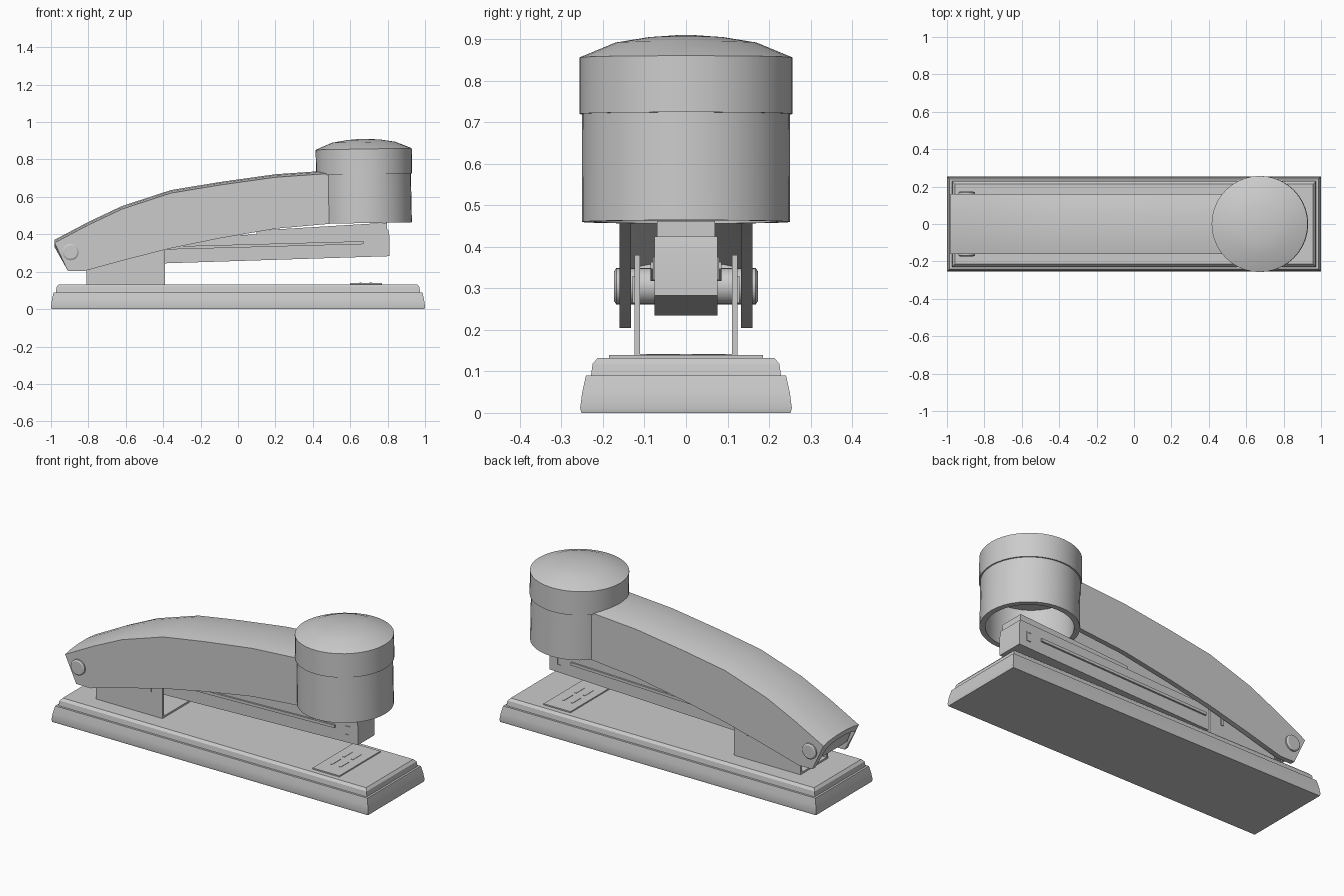
import bpy, bmesh, math
from mathutils import Vector, Matrix

if "Cube" in bpy.data.objects:
    bpy.data.objects.remove(bpy.data.objects["Cube"])


def loft(name, rings, smooth=30):
    """Skin a list of equal-length closed rings and cap both ends."""
    bm = bmesh.new()
    rows = [[bm.verts.new(p) for p in ring] for ring in rings]
    n = len(rows[0])
    for a, b in zip(rows, rows[1:]):
        for i in range(n):
            j = (i + 1) % n
            bm.faces.new((a[i], a[j], b[j], b[i]))
    bm.faces.new(rows[0][::-1])
    bm.faces.new(rows[-1])
    bmesh.ops.recalc_face_normals(bm, faces=bm.faces)
    me = bpy.data.meshes.new(name)
    bm.to_mesh(me)
    bm.free()
    me.shade_smooth()
    me.set_sharp_from_angle(angle=math.radians(smooth))
    ob = bpy.data.objects.new(name, me)
    bpy.context.collection.objects.link(ob)
    return ob


def prism(name, pts, y0, y1):
    """Extrude an x-z outline along y."""
    return loft(name, [[(x, y, z) for x, z in pts] for y in (y0, y1)])


def box(name, x0, x1, y0, y1, z0, z1):
    return prism(name, [(x0, z0), (x1, z0), (x1, z1), (x0, z1)], y0, y1)


# Base: stepped rectangular block with slightly rounded flanks
base_steps = [(.003, 0), (0, .012), (.005, .05), (.014, .09), (.026, .09),
              (.03, .118), (.042, .132)]
loft("base", [[(sx * (1 - d), sy * (.255 - d), z)
               for sx, sy in ((-1, -1), (1, -1), (1, 1), (-1, 1))]
              for d, z in base_steps])

# Anvil plate with four staple-forming dents
box("anvil_plate", .6, .77, -.185, .185, .13, .139)
for x in (.655, .71):
    for y in (-.055, .055):
        box("anvil_dent", x - .006, x + .006, y - .04, y + .04, .137, .141)

# Bracket: floor and two upright cheeks holding the pivot
box("bracket_floor", -.81, -.39, -.12, .12, .13, .142)
cheek = [(-.81, .132), (-.39, .132), (-.39, .38), (-.86, .37), (-.93, .32),
         (-.91, .265), (-.81, .22)]
for s in (-1, 1):
    prism("bracket_cheek", cheek, s * .111, s * .124)
    box("bracket_tab", -.475, -.46, s * .12, s * .129, .265, .33)

# Arm: open-bottomed shell lofted along its curved side profile
stations = [(-.98, .355, -.91, .205), (-.8, .45, -.82, .204),
            (-.62, .535, -.6, .264), (-.36, .62, -.36, .325),
            (-.1, .663, -.1, .378), (.2, .705, .2, .43), (.49, .725, .49, .456)]
crown = [(-.16, 0), (-.11, .01), (-.04, .016), (.04, .016), (.11, .01), (.16, 0)]
arm_rings = []
for xt, zt, xb, zb in stations:
    ring = [(xb, -.16, zb)]
    ring += [(xt, y, zt + h) for y, h in crown]
    ring += [(xb, .16, zb), (xb, .132, zb)]
    ring += [(xt, y * .825, zt + h - .025) for y, h in reversed(crown)]
    ring += [(xb, -.132, zb)]
    arm_rings.append(ring)
loft("arm", arm_rings, 25)

# Rear lip closing the back of the arm
prism("arm_rear_lip", [(-.975, .36), (-.938, .265), (-.926, .268), (-.95, .37)],
      -.112, .112)


def lathe_y(name, x, z, profile, n=24):
    return loft(name, [[(x + r * math.cos(2 * math.pi * i / n), y,
                         z + r * math.sin(2 * math.pi * i / n))
                        for i in range(n)] for r, y in profile])


# Pivot pin with chamfered heads
lathe_y("pivot_pin", -.895, .305, [(.036, -.173), (.044, -.168), (.044, .168), (.036, .173)])

# Head: hollow round striker with an overhanging domed cap, slightly tipped
tilt = (Matrix.Translation((.675, 0, .68)) @ Matrix.Rotation(math.radians(-1), 4, 'Y')
        @ Matrix.Translation((0, 0, -.68)))


def lathe_z(name, profile, n=40):
    return loft(name, [[tilt @ Vector((r * math.cos(2 * math.pi * i / n),
                                       r * math.sin(2 * math.pi * i / n), z))
                        for i in range(n)] for r, z in profile])


lathe_z("head_body", [(.222, .69), (.222, .46), (.251, .46), (.25, .725)])
lathe_z("head_cap", [(.24, .72), (.257, .72), (.257, .856), (.17, .892),
                     (.09, .905), (.02, .91)])

# Magazine: long sloping staple box running out under the head
prism("magazine", [(-.7, .235), (.81, .283), (.81, .39), (.803, .425), (-.7, .37)],
      -.076, .076)
prism("magazine_cover", [(.1, .39), (.796, .415), (.796, .462), (.1, .42)], -.07, .07)
for s in (-1, 1):
    prism("magazine_rail", [(-.4, .318), (.67, .347), (.67, .363), (-.4, .334)],
          s * .07, s * .086)
    # Latch window outline near the nose
    for x0, x1, z0, z1 in ((.755, .762, .32, .375), (.735, .762, .368, .375),
                           (.735, .762, .32, .327)):
        box("magazine_latch", x0, x1, s * .07, s * .08, z0, z1)
